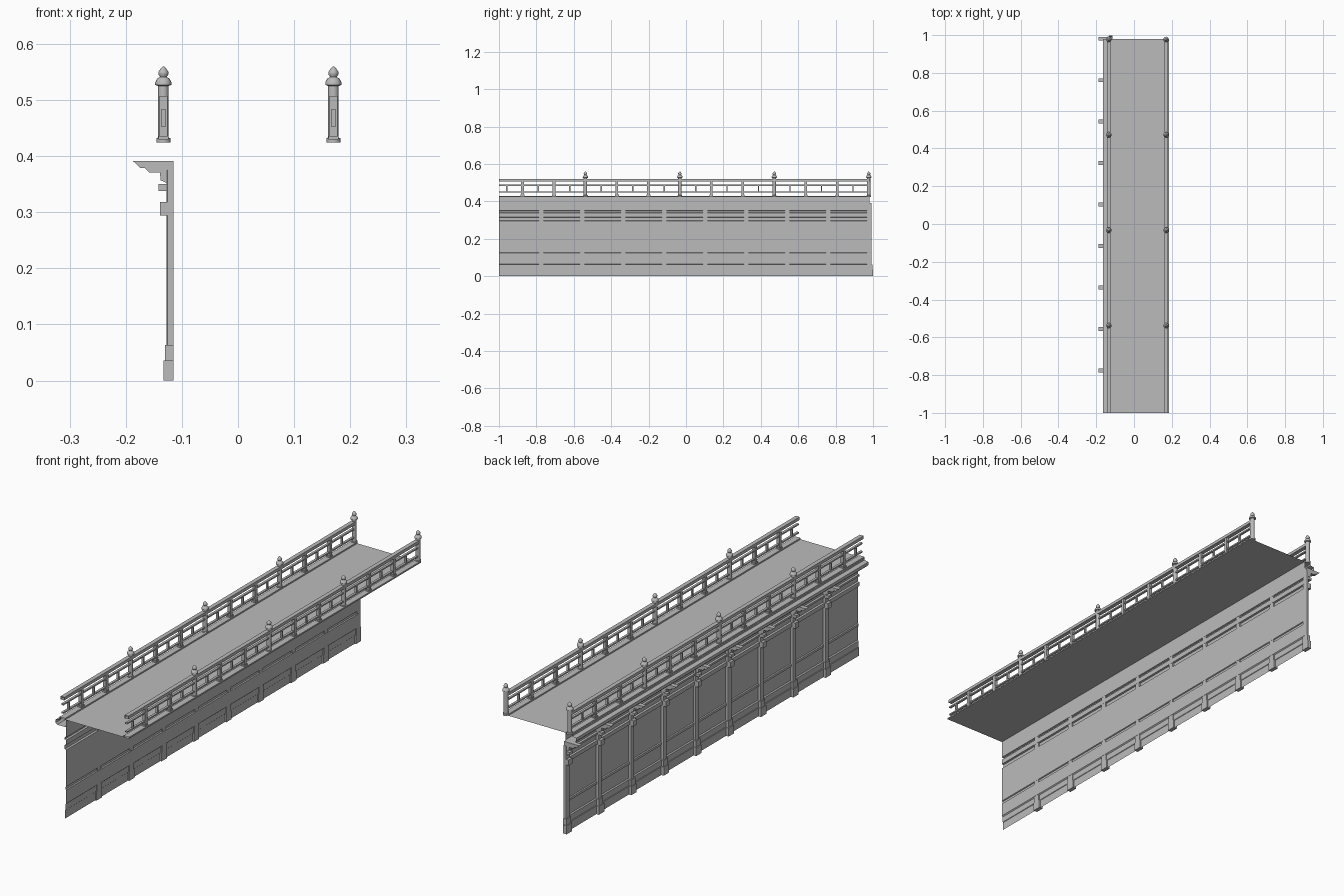
import bpy, bmesh, math
from mathutils import Matrix

if "Cube" in bpy.data.objects:
    bpy.data.objects.remove(bpy.data.objects["Cube"])

stone = bpy.data.materials.new("grey stone")
stone.use_nodes = True
grey = (0.5, 0.5, 0.5, 1)
stone.diffuse_color = grey
stone.node_tree.nodes["Principled BSDF"].inputs["Base Color"].default_value = grey

FRONT, BACK = -1.0, 0.98
RAIL_X = {"right": -0.133, "left": 0.17}


def finish(name, bm, smooth=False):
    mesh = bpy.data.meshes.new(name)
    bm.to_mesh(mesh)
    bm.free()
    mesh.materials.append(stone)
    ob = bpy.data.objects.new(name, mesh)
    bpy.context.collection.objects.link(ob)
    if smooth:
        bpy.ops.object.select_all(action="DESELECT")
        ob.select_set(True)
        bpy.context.view_layer.objects.active = ob
        bpy.ops.object.shade_smooth_by_angle(angle=math.radians(40))
    return ob


def extrude_y(bm, profile, y0, y1, closed=False, caps=False):
    """Sweep an x-z profile along y."""
    ends = [[bm.verts.new((x, y, z)) for x, z in profile] for y in (y0, y1)]
    n = len(profile)
    for i in range(n if closed else n - 1):
        j = (i + 1) % n
        bm.faces.new((ends[0][i], ends[0][j], ends[1][j], ends[1][i]))
    if caps:
        bm.faces.new(ends[0])
        bm.faces.new(ends[1])
    bmesh.ops.recalc_face_normals(bm, faces=bm.faces)


def rect(x0, x1, z0, z1):
    return [(x0, z0), (x1, z0), (x1, z1), (x0, z1)]


def box(bm, x0, x1, y, half, z0, z1):
    extrude_y(bm, rect(x0, x1, z0, z1), y - half, y + half, True, True)


def lathe(bm, profile, x, y, sides=16):
    rings = [[bm.verts.new((x + r * math.cos(2 * math.pi * k / sides),
                            y + r * math.sin(2 * math.pi * k / sides), z))
              for k in range(sides)] for r, z in profile]
    for a, b in zip(rings, rings[1:]):
        for k in range(sides):
            m = (k + 1) % sides
            bm.faces.new((a[k], a[m], b[m], b[k]))
    bm.faces.new(rings[0][::-1])
    bm.faces.new(rings[-1])


# Walkway sheet
bm = bmesh.new()
extrude_y(bm, [(-0.147, 0.424), (0.184, 0.424)], FRONT, BACK)
finish("deck", bm)

# Wall sheet with a recessed foot and outward bands
bm = bmesh.new()
wall = [(-0.121, 0), (-0.121, 0.035), (-0.119, 0.037), (-0.119, 0.062), (-0.1145, 0.066)]
for low, high, out in ((0.124, 0.138, -0.119), (0.296, 0.317, -0.122), (0.338, 0.35, -0.122)):
    wall += [(-0.1145, low), (out, low + 0.002), (out, high - 0.002), (-0.1145, high)]
wall += [(-0.1145, 0.393)]
extrude_y(bm, wall, FRONT, BACK)
finish("wall", bm)

# Cornice over the wall
bm = bmesh.new()
extrude_y(bm, [(-0.1145, 0.393), (-0.158, 0.393), (-0.165, 0.4), (-0.165, 0.413),
               (-0.147, 0.417), (-0.147, 0.424), (-0.1145, 0.424)], FRONT, BACK, closed=True)
finish("cornice", bm)

# Pilasters with stepped feet, clasps and brackets
bracket = [(-0.115, 0.391), (-0.187, 0.391), (-0.174, 0.379), (-0.166, 0.379),
           (-0.158, 0.371), (-0.139, 0.371), (-0.138, 0.357), (-0.127, 0.352), (-0.115, 0.352)]
columns, feet, clasps, brackets = (bmesh.new() for _ in range(4))
for i in range(9):
    y = -0.775 + 0.2195 * i
    box(columns, -0.127, -0.115, y, 0.012, 0.06, 0.375)
    box(feet, -0.133, -0.115, y, 0.018, 0, 0.036)
    box(feet, -0.13, -0.115, y, 0.015, 0.036, 0.063)
    box(clasps, -0.139, -0.117, y, 0.012, 0.294, 0.318)
    box(clasps, -0.142, -0.117, y, 0.01, 0.338, 0.35)
    extrude_y(brackets, bracket, y - 0.01, y + 0.01, True, True)
outer = [e for e in columns.edges
         if all(v.co.x < -0.12 for v in e.verts) and abs(e.verts[0].co.z - e.verts[1].co.z) > 0.1]
bmesh.ops.bevel(columns, geom=outer, offset=0.004, segments=2, affect="EDGES", profile=0.5)
finish("pilasters", columns)
finish("pilaster_feet", feet)
finish("pilaster_clasps", clasps)
finish("brackets", brackets)

# Railings: open-ended rails, balusters, dividers and finial posts
post = [(0.0125, 0.424), (0.0125, 0.432), (0.0095, 0.433), (0.0095, 0.525), (0.0145, 0.527),
        (0.0145, 0.531), (0.011, 0.538), (0.006, 0.541), (0.009, 0.546), (0.009, 0.55),
        (0.005, 0.556), (0.001, 0.56)]
step = 0.1683
for side, x in RAIL_X.items():
    rails, balusters, dividers, posts = (bmesh.new() for _ in range(4))
    for half, z0, z1 in ((0.013, 0.424, 0.43), (0.005, 0.447, 0.453),
                         (0.005, 0.483, 0.489), (0.009, 0.506, 0.519)):
        extrude_y(rails, rect(x - half, x + half, z0, z1), FRONT, BACK, closed=True)
    for k in range(12):
        y = 0.977 - step * k
        if k % 3 == 0:
            lathe(posts, post, x, y)
        else:
            box(balusters, x - 0.007, x + 0.007, y, 0.007, 0.43, 0.507)
            box(balusters, x - 0.009, x + 0.009, y, 0.01, 0.43, 0.436)
        box(dividers, x - 0.0045, x + 0.0045, y - step / 2, 0.0035, 0.453, 0.483)
    finish(side + "_rails", rails)
    finish(side + "_balusters", balusters)
    finish(side + "_dividers", dividers)
    finish(side + "_finial_posts", posts, smooth=True)
